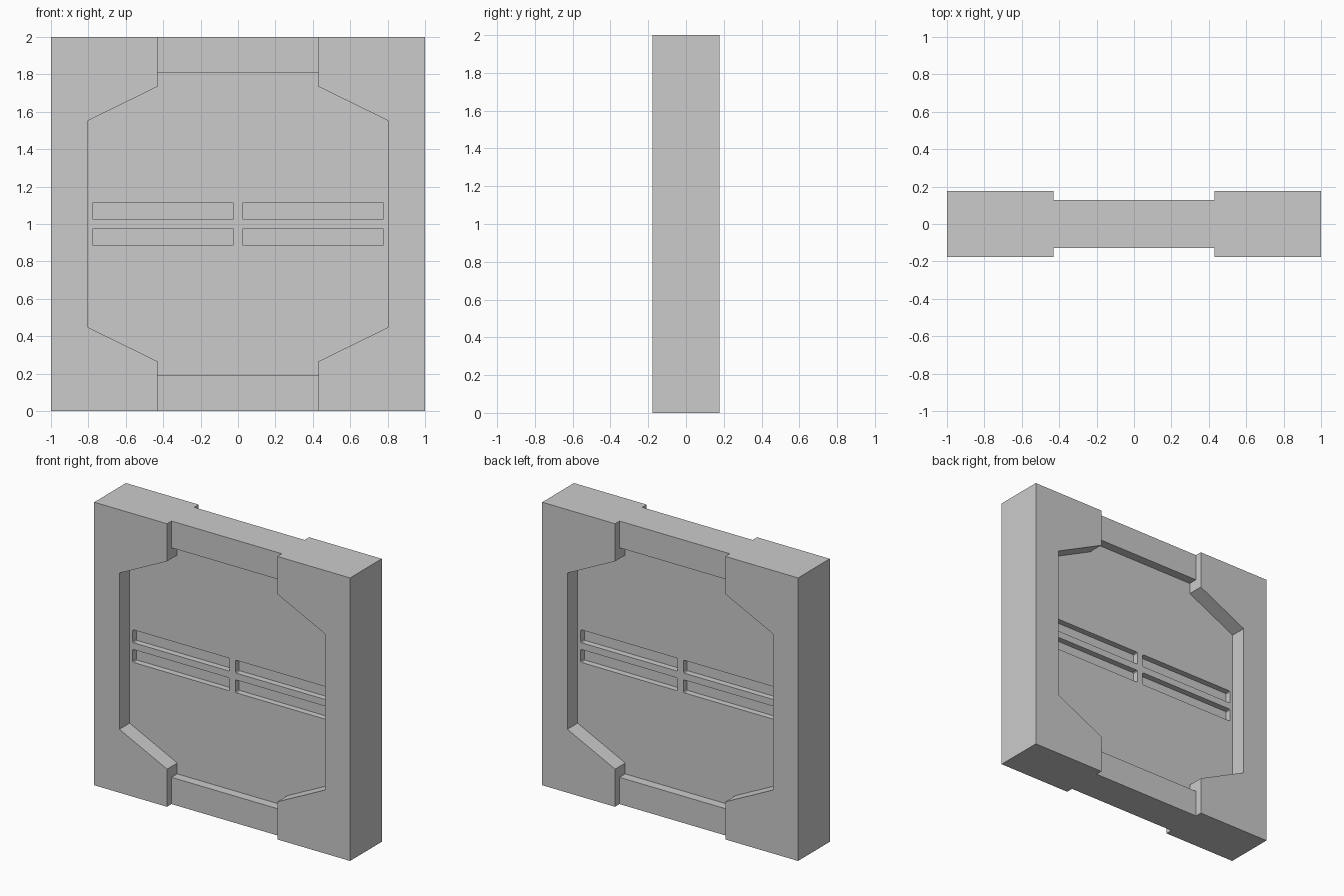
import bpy, bmesh

if "Cube" in bpy.data.objects:
    bpy.data.objects.remove(bpy.data.objects["Cube"])

T = 0.177        # half thickness of the panel
BAND = 0.127     # half thickness at the top and bottom bands
FLOOR = 0.063    # half thickness at the octagonal recess
SLOT = 0.020     # half thickness at the slot floors


def prism(name, outline, y0, y1):
    """Extrude an (x, z) outline from y0 to y1."""
    bm = bmesh.new()
    face = bm.faces.new([bm.verts.new((x, y0, z)) for x, z in outline])
    ext = bmesh.ops.extrude_face_region(bm, geom=[face])
    verts = [g for g in ext["geom"] if isinstance(g, bmesh.types.BMVert)]
    bmesh.ops.translate(bm, verts=verts, vec=(0, y1 - y0, 0))
    bmesh.ops.recalc_face_normals(bm, faces=bm.faces)
    mesh = bpy.data.meshes.new(name)
    bm.to_mesh(mesh)
    bm.free()
    obj = bpy.data.objects.new(name, mesh)
    bpy.context.collection.objects.link(obj)
    return obj


def chamfered(x0, x1, z0, z1, c):
    return [(x0 + c, z0), (x1 - c, z0), (x1, z0 + c), (x1, z1 - c),
            (x1 - c, z1), (x0 + c, z1), (x0, z1 - c), (x0, z0 + c)]


def cut(target, name, outline, depth):
    """Sink an outline into both the front and the back of the target."""
    for side in (-1, 1):
        cutter = prism(name + "_cutter", outline, side * depth, side * 0.4)
        cutter.hide_render = True
        mod = target.modifiers.new(name, "BOOLEAN")
        mod.operation = "DIFFERENCE"
        mod.solver = "EXACT"
        mod.object = cutter
        bpy.context.view_layer.objects.active = target
        bpy.ops.object.modifier_apply(modifier=mod.name)
        bpy.data.objects.remove(cutter)


# Main slab
panel = prism("wall_panel", [(-1, 0), (1, 0), (1, 2), (-1, 2)], -T, T)

# Shallow vertical band open at the top and bottom edges
cut(panel, "band", [(-0.431, -0.1), (0.431, -0.1), (0.431, 2.1), (-0.431, 2.1)], BAND)

# Deep recess: one quarter outline mirrored around the centre
quarter = [(0.803, 0.552), (0.431, 0.734), (0.431, 0.811)]
half = quarter + [(-x, z) for x, z in reversed(quarter)]
recess = [(x, 1 + z) for x, z in half] + [(-x, 1 - z) for x, z in half]
cut(panel, "recess", recess, FLOOR)

# Four horizontal slots with tiny clipped corners
for x0 in (-0.779, 0.023):
    for z0 in (0.885, 1.024):
        cut(panel, "slot", chamfered(x0, x0 + 0.756, z0, z0 + 0.091, 0.006), SLOT)
